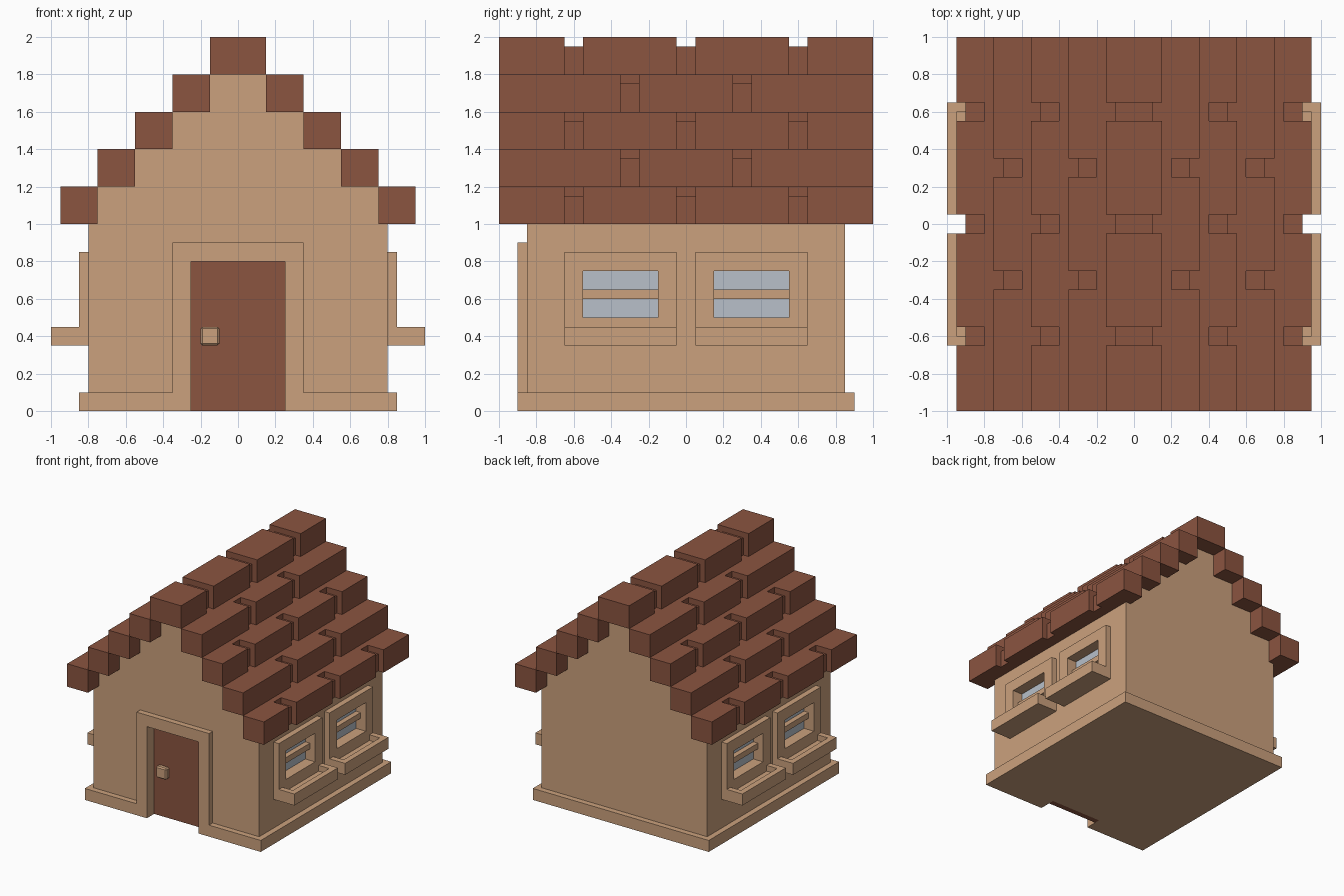
import bpy, bmesh

if "Cube" in bpy.data.objects:
    bpy.data.objects.remove(bpy.data.objects["Cube"])


def material(name, rgb):
    m = bpy.data.materials.new(name)
    m.diffuse_color = (*rgb, 1)
    m.use_nodes = True
    m.node_tree.nodes["Principled BSDF"].inputs["Base Color"].default_value = m.diffuse_color
    return m


TAN = material("tan plaster", (0.597, 0.356, 0.205))
BROWN = material("brown brick", (0.258, 0.089, 0.051))
GLASS = material("pale glass", (0.479, 0.527, 0.590))


def prism(name, profile, y0, y1, mat=None):
    """Extrude an x-z profile from y0 to y1."""
    bm = bmesh.new()
    face = bm.faces.new([bm.verts.new((x, y0, z)) for x, z in profile])
    new = bmesh.ops.extrude_face_region(bm, geom=[face])["geom"]
    verts = [g for g in new if isinstance(g, bmesh.types.BMVert)]
    bmesh.ops.translate(bm, verts=verts, vec=(0, y1 - y0, 0))
    bmesh.ops.recalc_face_normals(bm, faces=bm.faces)
    mesh = bpy.data.meshes.new(name)
    bm.to_mesh(mesh)
    bm.free()
    obj = bpy.data.objects.new(name, mesh)
    bpy.context.collection.objects.link(obj)
    if mat:
        mesh.materials.append(mat)
    return obj


def box(name, x, y, z, mat=None):
    x0, x1 = sorted(x)
    return prism(name, [(x0, z[0]), (x1, z[0]), (x1, z[1]), (x0, z[1])], y[0], y[1], mat)


def cut(obj, cutter):
    """Subtract the cutter, apply, and remove it."""
    mod = obj.modifiers.new("cut", 'BOOLEAN')
    mod.operation = 'DIFFERENCE'
    mod.solver = 'EXACT'
    mod.object = cutter
    bpy.context.view_layer.objects.active = obj
    bpy.ops.object.modifier_apply(modifier=mod.name)
    bpy.data.objects.remove(cutter)


def door_hole():
    return box("door_cutter", (-.25, .25), (-1.2, -.75), (-.2, .8))


def window_hole(s, y):
    return box("window_cutter", (s * .75, s * 1.2), (y + .1, y + .5), (.5, .75))


# Walls with stepped gables
half = [(.8, .1), (.8, 1)]
for i in range(4):
    w = .75 - .2 * i
    half += [(w, 1 + .2 * i), (w, 1.2 + .2 * i)]
walls = prism("walls", half + [(-x, z) for x, z in reversed(half)], -.85, .85, TAN)
cut(walls, door_hole())
for s in (-1, 1):
    for y in (-.65, .05):
        cut(walls, window_hole(s, y))
# Gable step tops, seen between the bricks, are brick coloured
walls.data.materials.append(BROWN)
for p in walls.data.polygons:
    p.material_index = 1 if p.normal.z > .5 and p.center.z > 1.1 else 0

# Plinth, door surround, door and knob
plinth = box("plinth", (-.85, .85), (-.9, .9), (0, .1), TAN)
cut(plinth, door_hole())
surround = box("door_surround", (-.35, .35), (-.9, -.85), (.1, .9), TAN)
cut(surround, door_hole())
box("door", (-.25, .25), (-.8, -.75), (0, .8), BROWN)
knob = box("door_knob", (-.2, -.1), (-.85, -.8), (.35, .45), TAN)
bev = knob.modifiers.new("bevel", 'BEVEL')
bev.width = .01
bev.segments = 1

# Windows on both sides: frame, glass, bar and trough sill
for s, side in ((-1, "left"), (1, "right")):
    for y, end in ((-.65, "front"), (.05, "back")):
        tag = f"_{side}_{end}"
        frame = box("window_frame" + tag, (s * .8, s * .85), (y, y + .6), (.45, .85), TAN)
        cut(frame, window_hole(s, y))
        box("window_glass" + tag, (s * .75, s * .755), (y + .1, y + .5), (.5, .75), GLASS)
        box("window_bar" + tag, (s * .755, s * .8), (y + .1, y + .5), (.6, .65), TAN)
        sill = box("window_sill" + tag, (s * .8, s), (y, y + .6), (.35, .45), TAN)
        cut(sill, box("trough_cutter", (s * .85, s * .95), (y + .05, y + .55), (.4, .6)))

# Roof courses, with joints staggered from course to course
ODD, EVEN = (-.6, 0, .6), (-.3, .3)
JOINT = [(.05, .15), (.15, .15), (.15, -.1), (.3, -.1), (.3, .3), (.05, .3)]
for s, side in ((-1, "left"), (1, "right")):
    for i in range(4):
        x, z = .75 - .2 * i, 1 + .2 * i
        course = box(f"roof_course_{side}_{i + 1}", (s * x, s * (x + .2)), (-1, 1), (z, z + .2), BROWN)
        for y in (EVEN if i % 2 else ODD):
            cut(course, prism("joint_cutter", [(s * (x + a), z + b) for a, b in JOINT], y - .05, y + .05))

# Ridge course
ridge = box("roof_ridge", (-.15, .15), (-1, 1), (1.8, 2), BROWN)
side = [(.1, 1.95), (.1, 1.7), (.3, 1.7), (.3, 2.2)]
for y in ODD:
    cut(ridge, prism("joint_cutter", side + [(-a, b) for a, b in reversed(side)], y - .05, y + .05))
